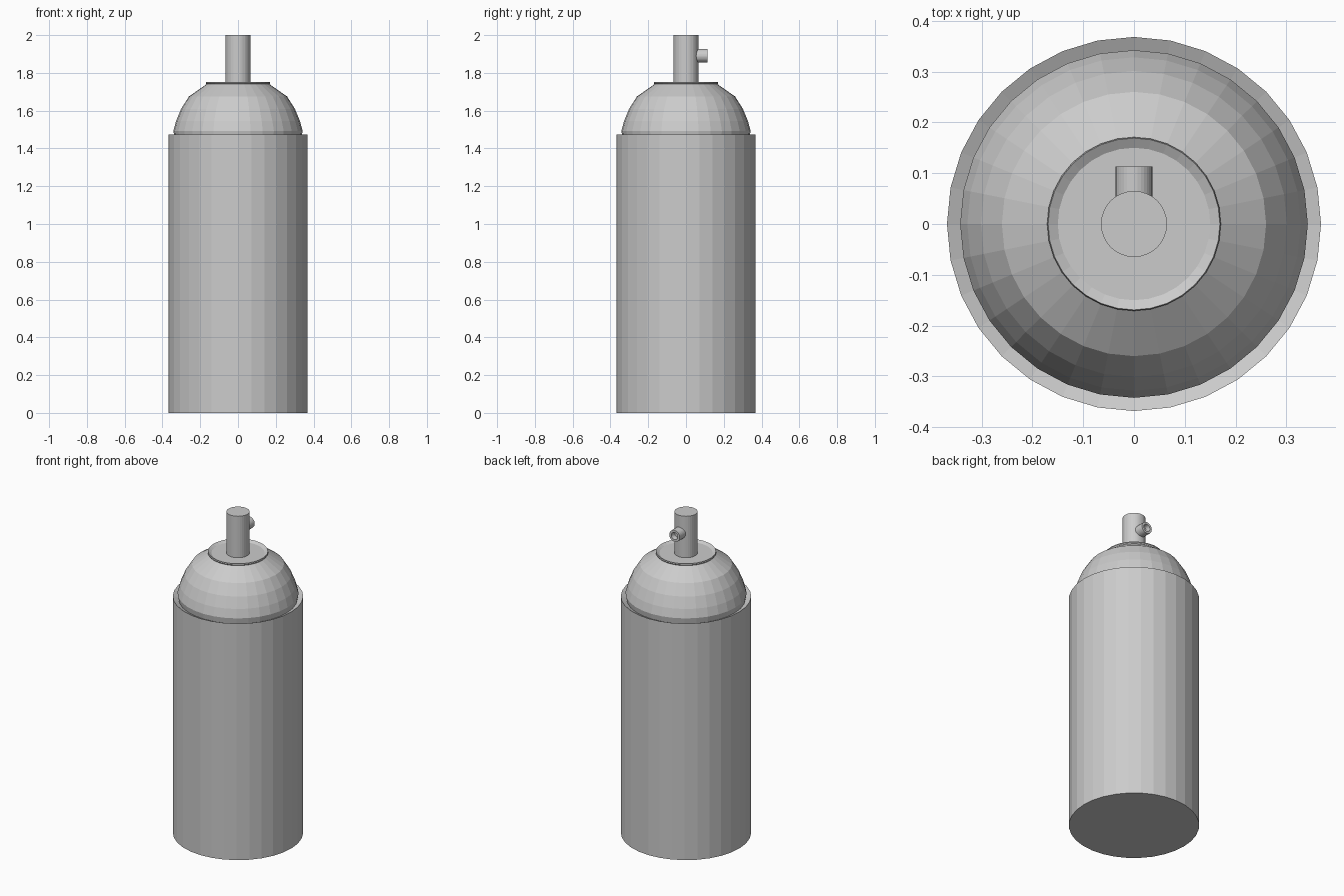
import bpy, bmesh, math
from mathutils import Matrix

if "Cube" in bpy.data.objects:
    bpy.data.objects.remove(bpy.data.objects["Cube"])


def lathe(name, profile, sides=32, matrix=None):
    """Revolve (radius, height) points around z; radius 0 closes with a flat cap."""
    bm = bmesh.new()
    rings = []
    for r, z in profile:
        rings.append([bm.verts.new((r * math.cos(2 * math.pi * i / sides),
                                    r * math.sin(2 * math.pi * i / sides), z))
                      for i in range(sides)])
    for a, b in zip(rings, rings[1:]):
        for i in range(sides):
            j = (i + 1) % sides
            bm.faces.new((a[i], a[j], b[j], b[i]))
    bm.faces.new(rings[0][::-1])
    bm.faces.new(rings[-1])
    if matrix:
        bm.transform(matrix)
    bmesh.ops.recalc_face_normals(bm, faces=bm.faces)
    mesh = bpy.data.meshes.new(name)
    bm.to_mesh(mesh)
    bm.free()
    obj = bpy.data.objects.new(name, mesh)
    bpy.context.collection.objects.link(obj)
    return obj


# can: body, crimped rim sloping into a groove, domed shoulder, shallow top cup
lathe("can_body", [
    (0.368, 0.0), (0.368, 1.473),
    (0.336, 1.458), (0.342, 1.493),
    (0.328, 1.545), (0.301, 1.61), (0.26, 1.675),
    (0.167, 1.74), (0.171, 1.746), (0.169, 1.753),
    (0.15, 1.742)])

# spray stem
lathe("spray_stem", [(0.065, 1.735), (0.065, 2.0)])

# hollow nozzle pointing to the back
lathe("nozzle", [(0.036, 0.04), (0.036, 0.113), (0.022, 0.113), (0.018, 0.085)],
      sides=32,
      matrix=Matrix.Translation((0, 0, 1.89)) @ Matrix.Rotation(-math.pi / 2, 4, 'X'))
